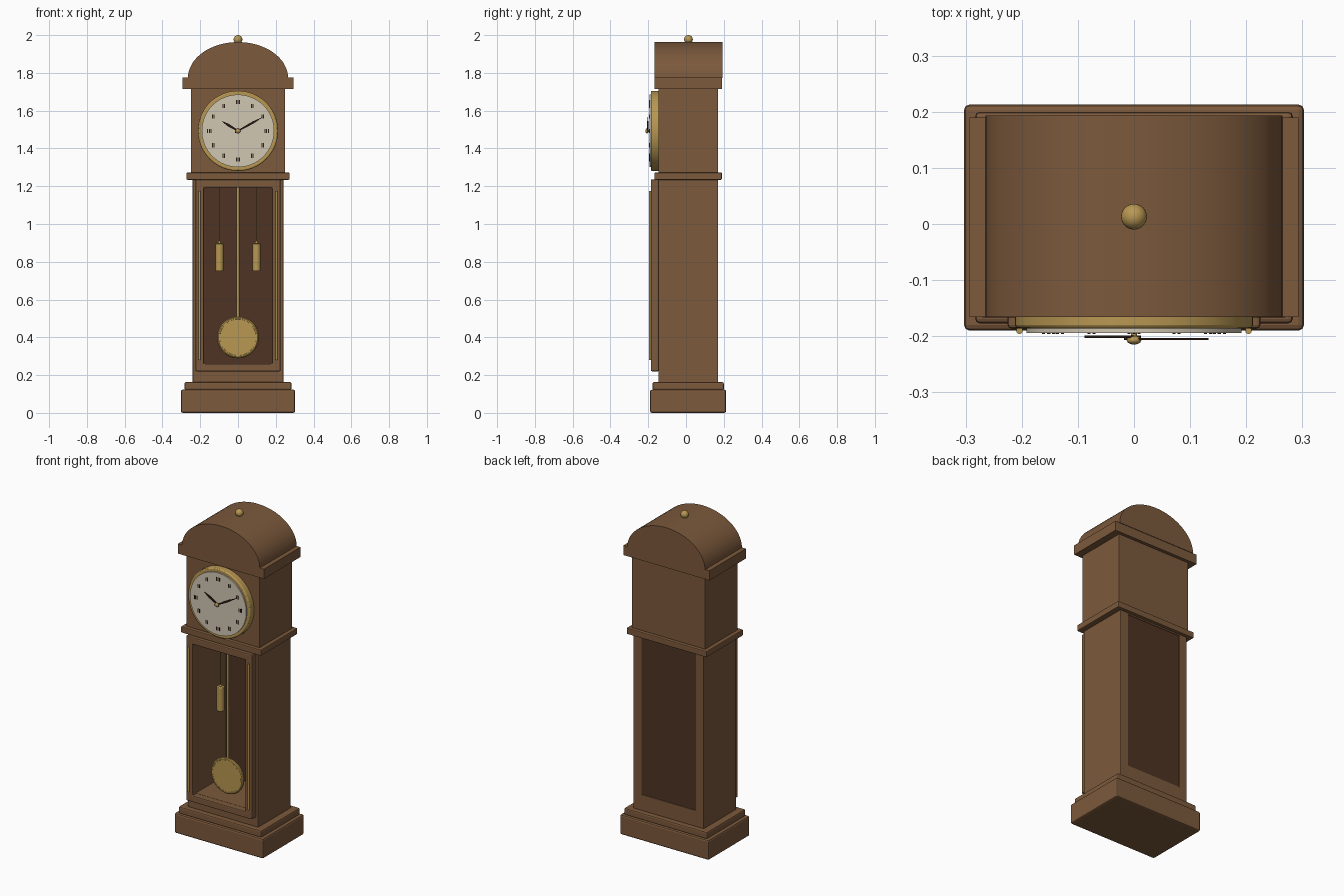
import bpy, bmesh
from math import sin, cos, pi, radians
from mathutils import Matrix, Vector

if "Cube" in bpy.data.objects:
    bpy.data.objects.remove(bpy.data.objects["Cube"])


def material(name, rgb):
    m = bpy.data.materials.new(name)
    m.use_nodes = True
    m.diffuse_color = (*rgb, 1)
    m.node_tree.nodes["Principled BSDF"].inputs["Base Color"].default_value = (*rgb, 1)
    return m


WOOD = material("walnut wood", (0.20, 0.10, 0.045))
DARK = material("dark wood", (0.075, 0.034, 0.017))
BRASS = material("brass", (0.48, 0.31, 0.085))
CREAM = material("cream dial", (0.64, 0.57, 0.45))
BLACK = material("dark hands", (0.025, 0.011, 0.007))


def finish(name, bm, mat, bevel=0, smooth=False):
    bmesh.ops.recalc_face_normals(bm, faces=bm.faces)
    me = bpy.data.meshes.new(name)
    bm.to_mesh(me)
    bm.free()
    me.materials.append(mat)
    ob = bpy.data.objects.new(name, me)
    bpy.context.collection.objects.link(ob)
    if bevel:
        mod = ob.modifiers.new("bevel", "BEVEL")
        mod.width = bevel
        mod.segments = 2
        mod.limit_method = "ANGLE"
        mod.angle_limit = radians(40)
    if smooth:
        bpy.ops.object.select_all(action="DESELECT")
        ob.select_set(True)
        bpy.context.view_layer.objects.active = ob
        bpy.ops.object.shade_smooth_by_angle(angle=radians(35))
    return ob


def box(name, half_x, y0, y1, z0, z1, mat=WOOD, bevel=0.0, x=0):
    bm = bmesh.new()
    size = Matrix.Diagonal((half_x * 2, y1 - y0, z1 - z0, 1))
    place = Matrix.Translation((x, (y0 + y1) / 2, (z0 + z1) / 2))
    bmesh.ops.create_cube(bm, size=1, matrix=place @ size)
    return finish(name, bm, mat, bevel)


def cylinder(name, radius, start, end, mat=BRASS, sides=24, bevel=0):
    start, end = Vector(start), Vector(end)
    axis = end - start
    turn = axis.to_track_quat("Z", "Y").to_matrix().to_4x4()
    bm = bmesh.new()
    bmesh.ops.create_cone(bm, cap_ends=True, segments=sides, radius1=radius, radius2=radius,
                          depth=axis.length, matrix=Matrix.Translation((start + end) / 2) @ turn)
    return finish(name, bm, mat, bevel, True)


def ball(name, radius, centre, squash=1):
    bm = bmesh.new()
    bmesh.ops.create_uvsphere(bm, u_segments=24, v_segments=14, radius=radius,
                              matrix=Matrix.Translation(centre) @ Matrix.Diagonal((1, squash, 1, 1)))
    return finish(name, bm, BRASS, 0, True)


def prism(name, outline, y0, y1, mat=WOOD, bevel=0, smooth=False):
    """Extrude an x-z outline from y0 to y1."""
    bm = bmesh.new()
    face = bm.faces.new([bm.verts.new((x, y0, z)) for x, z in outline])
    new = bmesh.ops.extrude_face_region(bm, geom=[face])["geom"]
    bmesh.ops.translate(bm, vec=(0, y1 - y0, 0),
                        verts=[v for v in new if isinstance(v, bmesh.types.BMVert)])
    return finish(name, bm, mat, bevel, smooth)


def frame(name, outer, inner, y0, y1, bevel):
    """Rectangular frame; outer and inner are (half width, bottom, top)."""
    bm = bmesh.new()
    loops = []
    for y in (y0, y1):
        for w, lo, hi in (outer, inner):
            loops.append([bm.verts.new((x, y, z))
                          for x, z in ((-w, lo), (w, lo), (w, hi), (-w, hi))])
    front_out, front_in, back_out, back_in = loops
    for a, b in ((front_out, front_in), (front_in, back_in),
                 (back_in, back_out), (back_out, front_out)):
        for i in range(4):
            j = (i + 1) % 4
            bm.faces.new((a[i], a[j], b[j], b[i]))
    return finish(name, bm, WOOD, bevel)


def ring(name, major, minor, centre, n=48, m=10):
    """Torus facing the front."""
    bm = bmesh.new()
    rows = []
    for i in range(n):
        a = 2 * pi * i / n
        row = []
        for k in range(m):
            b = 2 * pi * k / m
            r = major + minor * cos(b)
            row.append(bm.verts.new((centre[0] + r * cos(a), centre[1] + minor * sin(b),
                                     centre[2] + r * sin(a))))
        rows.append(row)
    for i in range(n):
        p, q = rows[i], rows[(i + 1) % n]
        for k in range(m):
            bm.faces.new((p[k], q[k], q[(k + 1) % m], p[(k + 1) % m]))
    return finish(name, bm, BRASS, 0, True)


# Base
box("plinth", 0.303, -0.19, 0.213, 0, 0.123, bevel=0.01)
box("plinth_step", 0.283, -0.177, 0.2, 0.12, 0.163, bevel=0.008)

# Hollow trunk with back panel and front door frame
frame("trunk", (0.24, 0.16, 1.24), (0.185, 0.26, 1.225), -0.146, 0.17, 0.003)
box("back_panel", 0.19, 0.145, 0.167, 0.25, 1.235, DARK)
frame("door_frame", (0.225, 0.22, 1.236), (0.18, 0.26, 1.192), -0.186, -0.144, 0.006)
for side, x in (("left", 0.204), ("right", -0.204)):
    cylinder(side + "_door_column", 0.006, (x, -0.19, 0.28), (x, -0.19, 1.175), sides=12)

# Hood
box("waist_moulding", 0.273, -0.167, 0.19, 1.234, 1.272, bevel=0.005)
box("hood", 0.25, -0.146, 0.17, 1.27, 1.72, bevel=0.003)
box("cornice", 0.293, -0.166, 0.19, 1.715, 1.775)
arch = [(0.265 * cos(pi * i / 32), 1.773 + 0.19 * sin(pi * i / 32)) for i in range(33)]
prism("arched_top", arch, -0.166, 0.193, smooth=True)
ball("finial", 0.023, (0, 0.013, 1.977))

# Dial
DIAL = 1.493
cylinder("bezel", 0.212, (0, -0.14, DIAL), (0, -0.186, DIAL), sides=64, bevel=0.006)
cylinder("dial_face", 0.192, (0, -0.18, DIAL), (0, -0.194, DIAL), CREAM, 64)

# Hour marks: small groups of upright bars, three bars at each quarter
for hour in range(12):
    a = radians(30 * hour)
    cx, cz = 0.152 * sin(a), DIAL + 0.152 * cos(a)
    bars = 3 if hour % 3 == 0 else 2
    for k in range(bars):
        box(f"hour_mark_{hour}_{k}", 0.0028, -0.196, -0.193, cz - 0.011, cz + 0.011,
            BLACK, x=cx + 0.009 * (k - (bars - 1) / 2))


# Hands
def hand(name, tip, width, y):
    along = Vector(tip)
    side = Vector((-along.y, along.x)).normalized() * width
    points = (along * -0.12 - side * 0.5, along * 0.6 - side, along,
              along * 0.6 + side, along * -0.12 + side * 0.5)
    prism(name, [(p.x, DIAL + p.y) for p in points], y, y - 0.004, BLACK)


hand("hour_hand", (-0.088, 0.053), 0.007, -0.199)
hand("minute_hand", (0.133, 0.074), 0.006, -0.203)
cylinder("hand_spindle", 0.005, (0, -0.19, DIAL), (0, -0.21, DIAL), sides=12)
ball("hand_cap", 0.013, (0, -0.207, DIAL), 0.6)

# Pendulum
cylinder("pendulum_rod", 0.008, (0, -0.1, 0.45), (0, -0.1, 1.23), sides=12)
cylinder("pendulum_bob", 0.1, (0, -0.09, 0.4), (0, -0.11, 0.4), sides=48, bevel=0.004)
ring("bob_rim", 0.1, 0.011, (0, -0.1, 0.4))

# Weights on cords
for side, x in (("left", 0.098), ("right", -0.098)):
    cylinder(side + "_weight", 0.022, (x, -0.03, 0.75), (x, -0.03, 0.897), bevel=0.003)
    ball(side + "_weight_hook", 0.008, (x, -0.03, 0.902))
    cylinder(side + "_weight_cord", 0.003, (x, -0.03, 0.89), (x, -0.03, 1.23), sides=8)
